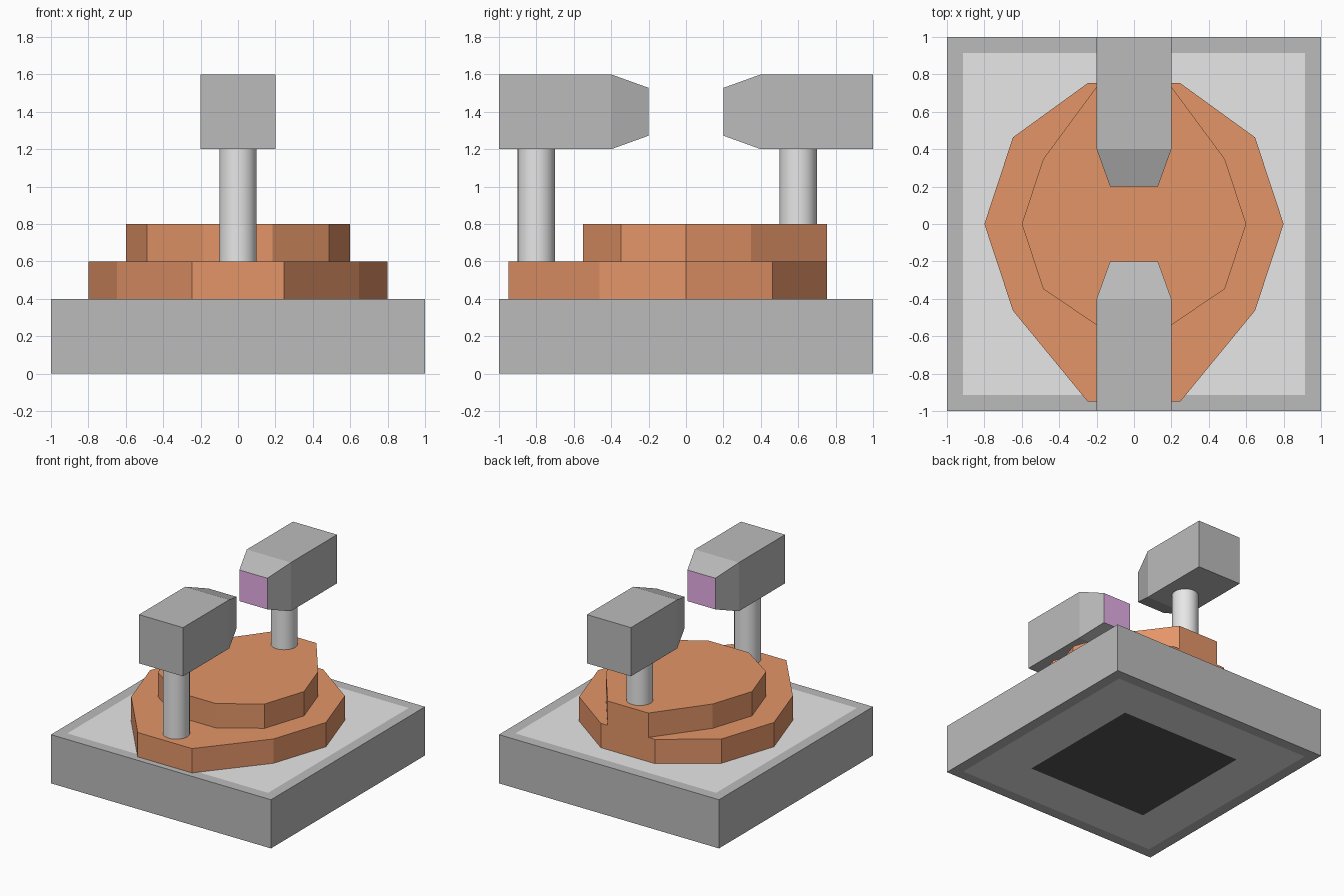
import bpy, bmesh, math

if "Cube" in bpy.data.objects:
    bpy.data.objects.remove(bpy.data.objects["Cube"])


def material(name, rgb):
    m = bpy.data.materials.new(name)
    m.diffuse_color = (*rgb, 1)
    m.use_nodes = True
    m.node_tree.nodes["Principled BSDF"].inputs["Base Color"].default_value = m.diffuse_color
    return m


GREY = material("mid_grey", (0.5, 0.5, 0.5))
LIGHT = material("light_grey", (0.8, 0.8, 0.8))
COPPER = material("copper", (0.775, 0.30, 0.14))
BLACK = material("black", (0.09, 0.09, 0.09))
PURPLE = material("purple", (0.8, 0.435, 0.81))


def finish(bm, name, mats):
    bmesh.ops.recalc_face_normals(bm, faces=bm.faces)
    me = bpy.data.meshes.new(name)
    bm.to_mesh(me)
    bm.free()
    ob = bpy.data.objects.new(name, me)
    for m in mats:
        me.materials.append(m)
    bpy.context.collection.objects.link(ob)
    return ob


def box(bm, x, y0, y1, z0, z1):
    bmesh.ops.create_cube(bm, size=1)
    for v in bm.verts:
        v.co = (v.co.x * 2 * x, y0 + (v.co.y + 0.5) * (y1 - y0),
                z0 + (v.co.z + 0.5) * (z1 - z0))
    bm.normal_update()


# base slab with painted panels on the top and underside
bm = bmesh.new()
box(bm, 1, -1, 1, 0, 0.4)
for sign in (1, -1):
    face = next(f for f in bm.faces if f.normal.z * sign > 0.9)
    bmesh.ops.inset_individual(bm, faces=[face], thickness=0.123)
    face.material_index = 1
    if sign < 0:
        bmesh.ops.inset_region(bm, faces=[face], thickness=0.515)
        face.material_index = 2
finish(bm, "base", [GREY, LIGHT, BLACK])


# ten-sided copper tiers, each stretched at one end to carry a post
def tier(name, r, z0, z1, front, back):
    bm = bmesh.new()
    ring = []
    for i in range(10):
        a = math.radians(36 * i)
        x, y = r * math.cos(a), 0.985 * r * math.sin(a)
        if i in (2, 3):
            y = back
        elif i in (7, 8):
            y = front
        ring.append(bm.verts.new((x, y, z0)))
    face = bm.faces.new(ring)
    ext = bmesh.ops.extrude_face_region(bm, geom=[face])["geom"]
    for v in ext:
        if isinstance(v, bmesh.types.BMVert):
            v.co.z = z1
    # keep the bottom cap so the tier is closed
    if not face.is_valid:
        bm.faces.new(ring)
    finish(bm, name, [COPPER])


tier("lower_tier", 0.8, 0.4, 0.6, -0.95, 0.753)
tier("upper_tier", 0.6, 0.6, 0.8, -0.55, 0.753)


# round support posts
def post(name, y, z0, z1):
    bpy.ops.mesh.primitive_cylinder_add(
        vertices=32, radius=0.1, depth=z1 - z0, location=(0, y, (z0 + z1) / 2))
    ob = bpy.context.object
    ob.name = name
    ob.data.materials.append(LIGHT)
    bpy.ops.object.shade_smooth_by_angle(angle=math.radians(30))


post("front_post", -0.8, 0.6, 1.2)
post("back_post", 0.6, 0.8, 1.2)


# facing heads with tapered noses and purple tips
def head(name, side):
    bm = bmesh.new()
    y0, y1 = sorted((side * 1.0, side * 0.4))
    box(bm, 0.2, y0, y1, 1.2, 1.6)
    tip = next(f for f in bm.faces if f.normal.y * side < -0.9)
    tip = bmesh.ops.extrude_discrete_faces(bm, faces=[tip])["faces"][0]
    for v in tip.verts:
        v.co = (v.co.x * 0.64, side * 0.2, 1.4 + (v.co.z - 1.4) * 0.64)
    tip.material_index = 1
    finish(bm, name, [GREY, PURPLE])


head("front_head", -1)
head("back_head", 1)
